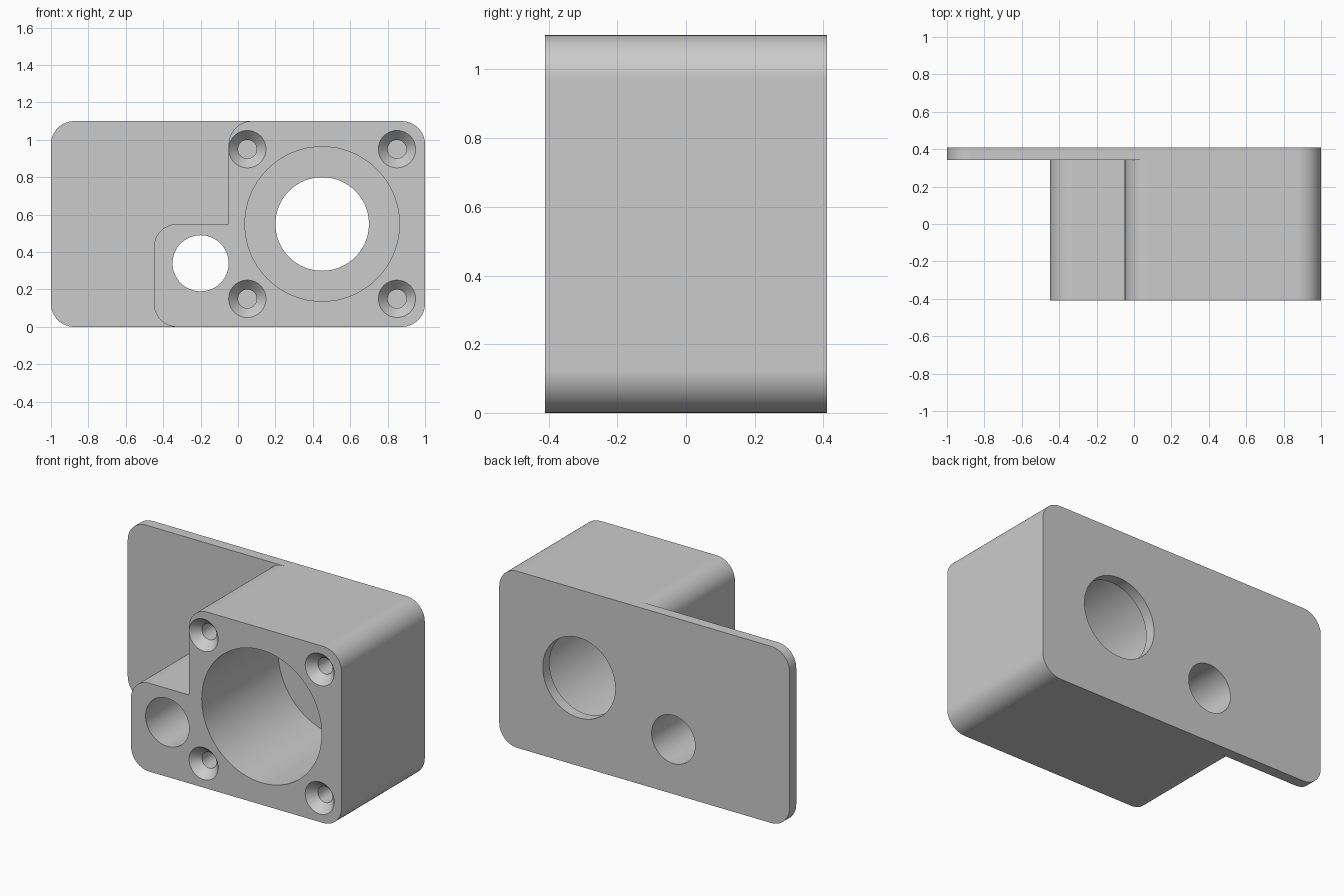
import bpy
import bmesh
from math import cos, sin, pi
from mathutils import Matrix, Vector

FRONT, SEAT, BACK = -0.41, 0.343, 0.41
HEIGHT = 1.1
FILLET = 0.125

if "Cube" in bpy.data.objects:
    bpy.data.objects.remove(bpy.data.objects["Cube"])

grey = bpy.data.materials.new("plain grey")
grey.use_nodes = True
grey.diffuse_color = (0.6, 0.6, 0.6, 1)
grey.node_tree.nodes["Principled BSDF"].inputs["Base Color"].default_value = grey.diffuse_color


def finish(bm, name):
    bmesh.ops.recalc_face_normals(bm, faces=bm.faces)
    mesh = bpy.data.meshes.new(name)
    bm.to_mesh(mesh)
    bm.free()
    mesh.materials.append(grey)
    obj = bpy.data.objects.new(name, mesh)
    bpy.context.collection.objects.link(obj)
    return obj


def rounded_outline(corners, steps=14):
    """Replace each (x, z, radius) corner by a tangent arc (right angles only)."""
    points = []
    for i, (x, z, r) in enumerate(corners):
        p = Vector((x, z))
        if r == 0:
            points.append(p)
            continue
        before = (Vector(corners[i - 1][:2]) - p).normalized() * r
        after = (Vector(corners[(i + 1) % len(corners)][:2]) - p).normalized() * r
        centre = p + before + after
        for k in range(steps + 1):
            a = k / steps * pi / 2
            points.append(centre - after * cos(a) - before * sin(a))
    return points


def slab(name, corners, y0, y1):
    bm = bmesh.new()
    face = bm.faces.new([bm.verts.new((p.x, y0, p.y)) for p in rounded_outline(corners)])
    extruded = bmesh.ops.extrude_face_region(bm, geom=[face])["geom"]
    moved = [v for v in extruded if isinstance(v, bmesh.types.BMVert)]
    bmesh.ops.translate(bm, verts=moved, vec=(0, y1 - y0, 0))
    return finish(bm, name)


def drill(name, x, z, profile, sides=64):
    """Turned cutter along y from (radius, y) steps."""
    bm = bmesh.new()
    rings = []
    for r, y in profile:
        rings.append([bm.verts.new((x + r * cos(2 * pi * k / sides), y,
                                    z + r * sin(2 * pi * k / sides))) for k in range(sides)])
    for a, b in zip(rings, rings[1:]):
        for k in range(sides):
            n = (k + 1) % sides
            bm.faces.new((a[k], a[n], b[n], b[k]))
    bm.faces.new(rings[0])
    bm.faces.new(rings[-1])
    cutter = finish(bm, name)
    cutter.hide_render = True
    return cutter


def combine(target, other, operation):
    mod = target.modifiers.new(operation, 'BOOLEAN')
    mod.object, mod.operation, mod.solver = other, operation, 'EXACT'
    bpy.context.view_layer.objects.active = target
    bpy.ops.object.modifier_apply(modifier=mod.name)
    bpy.data.objects.remove(other)


# Stepped housing block and the wide back plate, fused together
R = FILLET
housing = slab("housing", [(-0.45, 0, R), (1, 0, R), (1, HEIGHT, R), (-0.05, HEIGHT, R),
                           (-0.05, 0.55, 0), (-0.45, 0.55, R)], FRONT, SEAT)
plate = slab("back_plate", [(-1, 0, R), (1, 0, R), (1, HEIGHT, R), (-1, HEIGHT, R)], SEAT, BACK)
combine(housing, plate, 'UNION')

# Main bore with a smaller opening through the plate, and the side hole
cutters = [
    drill("main_bore", 0.45, 0.55, [(0.413, FRONT - 0.1), (0.413, SEAT),
                                    (0.25, SEAT), (0.25, BACK + 0.1)], 96),
    drill("side_hole", -0.2, 0.34, [(0.15, FRONT - 0.1), (0.15, BACK + 0.1)]),
]
# Countersunk blind screw holes at the four corners
for x in (0.05, 0.85):
    for z in (0.15, 0.95):
        cutters.append(drill("screw_hole", x, z, [(0.1, FRONT - 0.1), (0.1, FRONT),
                                                  (0.05, FRONT + 0.055), (0.05, FRONT + 0.4)], 40))
for cutter in cutters:
    combine(housing, cutter, 'DIFFERENCE')

# Smooth curved walls, crisp flat faces
bpy.ops.object.select_all(action='DESELECT')
housing.select_set(True)
bpy.context.view_layer.objects.active = housing
bpy.ops.object.shade_smooth_by_angle(angle=pi / 6)
weighted = housing.modifiers.new("flat_face_normals", 'WEIGHTED_NORMAL')
weighted.keep_sharp = True
